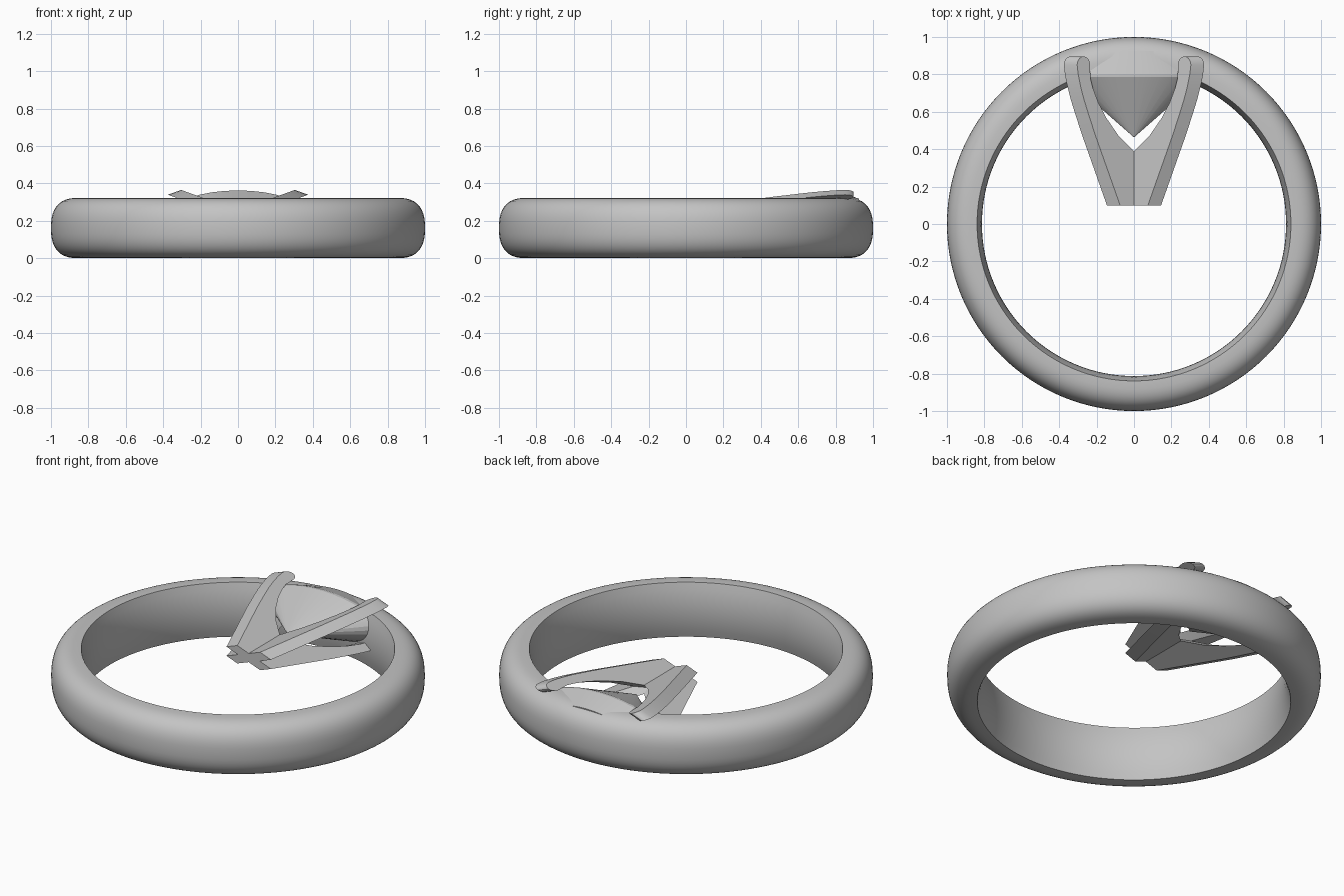
import bpy, bmesh, math

cube = bpy.data.objects.get("Cube")
if cube:
    bpy.data.objects.remove(cube, do_unlink=True)

SETTING_Z = 0.228   # height of the setting axis
SQUASH = 0.365      # setting is flattened vertically

metal = bpy.data.materials.new("light_grey")
metal.use_nodes = True
metal.diffuse_color = (0.55, 0.55, 0.55, 1)
metal.node_tree.nodes["Principled BSDF"].inputs["Base Color"].default_value = (0.55, 0.55, 0.55, 1)


def finish(bm, name, angle):
    bmesh.ops.remove_doubles(bm, verts=bm.verts, dist=1e-5)
    bmesh.ops.recalc_face_normals(bm, faces=bm.faces)
    mesh = bpy.data.meshes.new(name)
    bm.to_mesh(mesh)
    bm.free()
    mesh.materials.append(metal)
    obj = bpy.data.objects.new(name, mesh)
    bpy.context.collection.objects.link(obj)
    bpy.ops.object.select_all(action='DESELECT')
    obj.select_set(True)
    bpy.context.view_layer.objects.active = obj
    bpy.ops.object.shade_smooth_by_angle(angle=math.radians(angle))
    return obj


def lathe(profile, steps, place, closed):
    """Revolve (radius, height) points; place maps radius, angle, height to a position."""
    bm = bmesh.new()
    rings = [[bm.verts.new(place(r, 2 * math.pi * i / steps, h)) for i in range(steps)]
             for r, h in profile]
    pairs = list(zip(rings, rings[1:] + rings[:1]))
    for a, b in pairs if closed else pairs[:-1]:
        for i in range(steps):
            j = (i + 1) % steps
            bm.faces.new((a[i], a[j], b[j], b[i]))
    if not closed:
        bm.faces.new(rings[-1])
    return bm


def upright(r, a, h):
    return (r * math.cos(a), r * math.sin(a), h)


def on_setting(r, a, h):
    return (r * math.cos(a), h, SETTING_Z + SQUASH * r * math.sin(a))


# Band: rounded outside, gently bulging inside with crisp rims
HALF = 0.161
band = []
for i in range(25):
    t = -math.pi / 2 + math.pi * i / 24
    c, s = math.cos(t), math.sin(t)
    band.append((0.85 + 0.15 * c ** 0.75, HALF + HALF * math.copysign(abs(s) ** 0.8, s)))
for i in range(9):
    s = 1 - i / 4
    band.append((0.813 + 0.026 * s * s, HALF + HALF * s))
finish(lathe(band, 128, upright, True), "ring_band", 35)

# Gem: pointed pavilion, thin girdle, sloping crown and flat table
gem = [(0.0001, 0.463), (0.367, 0.785), (0.367, 0.8), (0.245, 0.925)]
finish(lathe(gem, 32, on_setting, False), "gem", 15)

# Prongs: a curved side profile (distance from axis, y) given thickness
prong = [(0, 0.1), (0.155, 0.1), (0.275, 0.34), (0.345, 0.48), (0.395, 0.59),
         (0.43, 0.67), (0.455, 0.74), (0.472, 0.8)]
prong += [(0.431 + 0.049 * math.cos(math.pi * i / 10), 0.85 + 0.046 * math.sin(math.pi * i / 10))
          for i in range(11)]
prong += [(0.38, 0.78), (0.36, 0.725), (0.32, 0.65), (0.262, 0.57), (0.17, 0.475),
          (0.05, 0.39), (0, 0.36)]
THICK = 0.05


def prong_point(r, y, side, angle):
    c, s = math.cos(angle), math.sin(angle)
    return (r * c - side * s, y, SETTING_Z + SQUASH * (r * s + side * c))


names = ("upper_left", "upper_right", "lower_right", "lower_left")
for n, name in enumerate(names):
    angle = math.pi / 4 + n * math.pi / 2
    bm = bmesh.new()
    a = [bm.verts.new(prong_point(r, y, THICK, angle)) for r, y in prong]
    b = [bm.verts.new(prong_point(r, y, -THICK, angle)) for r, y in prong]
    bm.faces.new(a)
    bm.faces.new(b[::-1])
    for i in range(len(prong)):
        j = (i + 1) % len(prong)
        bm.faces.new((a[i], b[i], b[j], a[j]))
    finish(bm, name + "_prong", 30)
